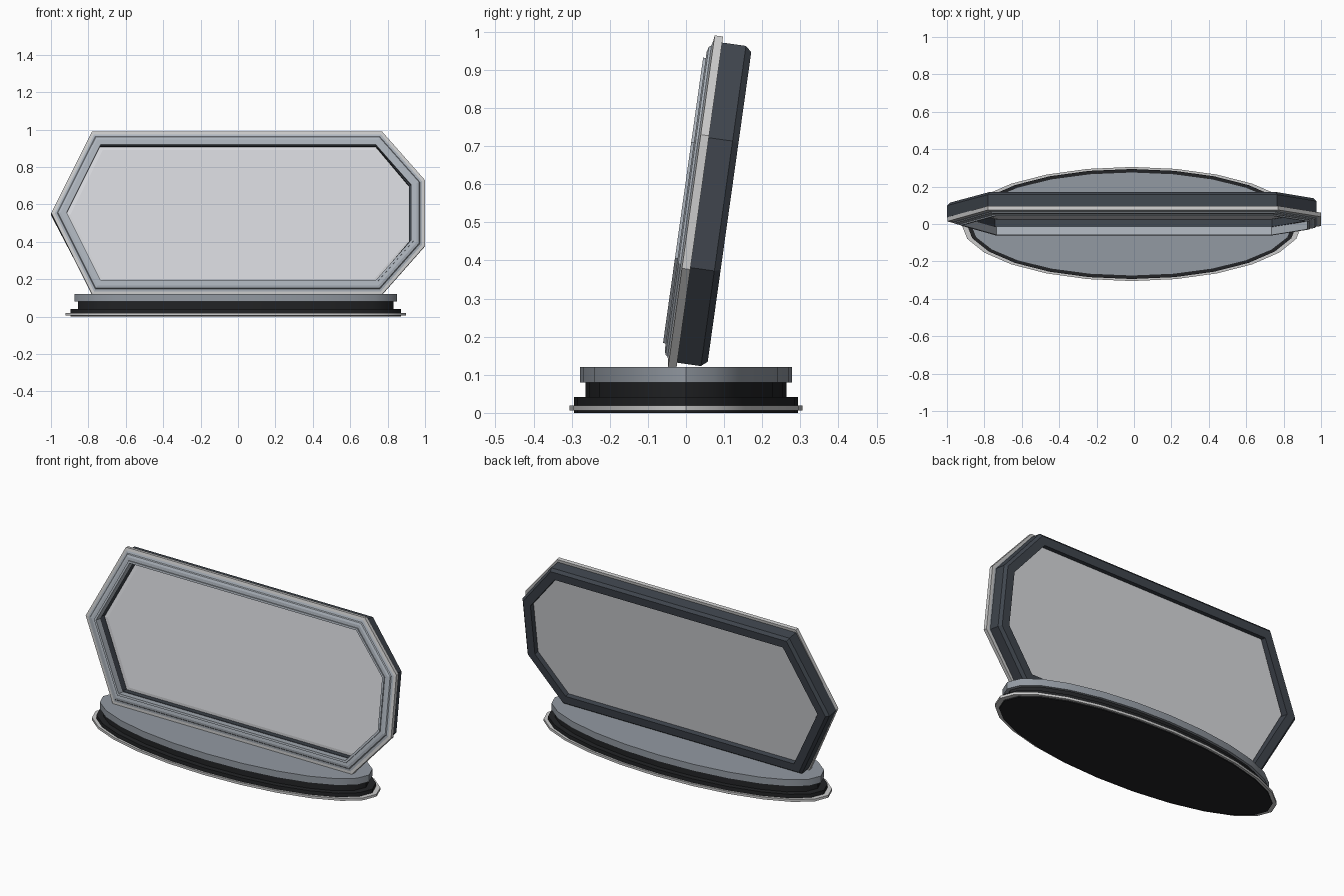
import bpy, bmesh, math
from mathutils import Vector, Matrix

if "Cube" in bpy.data.objects:
    bpy.data.objects.remove(bpy.data.objects["Cube"])

TILT = Matrix.Translation((0, 0.025, 0.553)) @ Matrix.Rotation(math.radians(-8), 4, 'X')


def material(name, rgb):
    m = bpy.data.materials.new(name)
    m.diffuse_color = (*rgb, 1)
    m.use_nodes = True
    m.node_tree.nodes["Principled BSDF"].inputs["Base Color"].default_value = m.diffuse_color
    return m


SLATE = material("slate", (0.05, 0.06, 0.075))
SILVER = material("silver_blue", (0.42, 0.46, 0.51))
STEEL = material("steel_blue", (0.29, 0.32, 0.36))
BLACK = material("black", (0.016, 0.017, 0.019))
TRIM = material("trim_grey", (0.52, 0.52, 0.52))
GLASS = material("pale_glass", (0.68, 0.69, 0.72))


def inset(outline, d):
    """Mitred inset of a clockwise outline."""
    pts = [Vector(p) for p in outline]
    res = []
    for i, p in enumerate(pts):
        a = (p - pts[i - 1]).normalized()
        b = (pts[(i + 1) % len(pts)] - p).normalized()
        na, nb = Vector((a.y, -a.x)), Vector((b.y, -b.x))
        res.append(p + (na + nb) * d / (1 + na.dot(nb)))
    return res


def loft(name, rings, mat, closed=False, matrix=Matrix()):
    """Skin a list of rings; join last to first when closed, otherwise cap both ends."""
    bm = bmesh.new()
    vs = [[bm.verts.new(p) for p in r] for r in rings]
    n = len(vs[0])
    for k in range(len(vs) if closed else len(vs) - 1):
        a, b = vs[k], vs[(k + 1) % len(vs)]
        for i in range(n):
            j = (i + 1) % n
            bm.faces.new((a[i], a[j], b[j], b[i]))
    if not closed:
        bm.faces.new(vs[0])
        bm.faces.new(vs[-1])
    bmesh.ops.recalc_face_normals(bm, faces=bm.faces)
    me = bpy.data.meshes.new(name)
    bm.to_mesh(me)
    bm.free()
    ob = bpy.data.objects.new(name, me)
    ob.matrix_world = matrix
    me.materials.append(mat)
    bpy.context.collection.objects.link(ob)
    return ob


def panel_part(name, outline, profile, mat, closed=True):
    """Profile of (inset, depth) swept round the panel outline, then tilted."""
    rings = [[(p.x, w, p.y) for p in inset(outline, d)] for d, w in profile]
    loft(name, rings, mat, closed, TILT)


def symmetric(upper, tip):
    return [tip] + upper + [(x, -z) for x, z in reversed(upper)]


FACE = symmetric([(-0.78, 0.44), (0.77, 0.44), (1.0, 0.177)], (-0.998, 0))
BODY = symmetric([(-0.78, 0.424), (0.765, 0.424), (0.975, 0.172)], (-1.0, 0))

# Outer flange, stepped front bezel and deep back housing
panel_part("flange", FACE, [(0, 0.011), (0, -0.011), (0.016, -0.013), (0.016, 0.011)], TRIM)
panel_part("front_bezel", FACE, [(0.016, 0.01), (0.016, -0.013), (0.028, -0.016),
           (0.032, -0.022), (0.045, -0.026), (0.062, -0.026), (0.062, -0.033),
           (0.074, -0.033), (0.074, 0.01)], SILVER)
panel_part("back_housing", BODY, [(0, 0.011), (0, 0.074), (0.014, 0.09), (0.06, 0.09),
           (0.06, 0.011)], SLATE)

# Thin screen set deep inside the frame
panel_part("screen", FACE, [(0.07, 0.06), (0.07, 0.052), (0.092, 0.048)], GLASS, False)

# Stacked oval base: (half width, half depth, bottom, top)
for name, rx, ry, z0, z1, mat in [
    ("base_foot", 0.883, 0.294, 0.0, 0.042, BLACK),
    ("base_trim", 0.911, 0.305, 0.006, 0.02, TRIM),
    ("base_neck", 0.843, 0.263, 0.04, 0.08, BLACK),
    ("base_top", 0.863, 0.278, 0.08, 0.12, STEEL),
]:
    ob = loft(name, [[(-0.012 + rx * math.cos(t * math.tau / 24), ry * math.sin(t * math.tau / 24), z)
                      for t in range(24)] for z in (z0, z1)], mat)
    bpy.context.view_layer.objects.active = ob
    ob.select_set(True)
    bpy.ops.object.shade_smooth_by_angle(angle=math.radians(40))
    ob.select_set(False)
